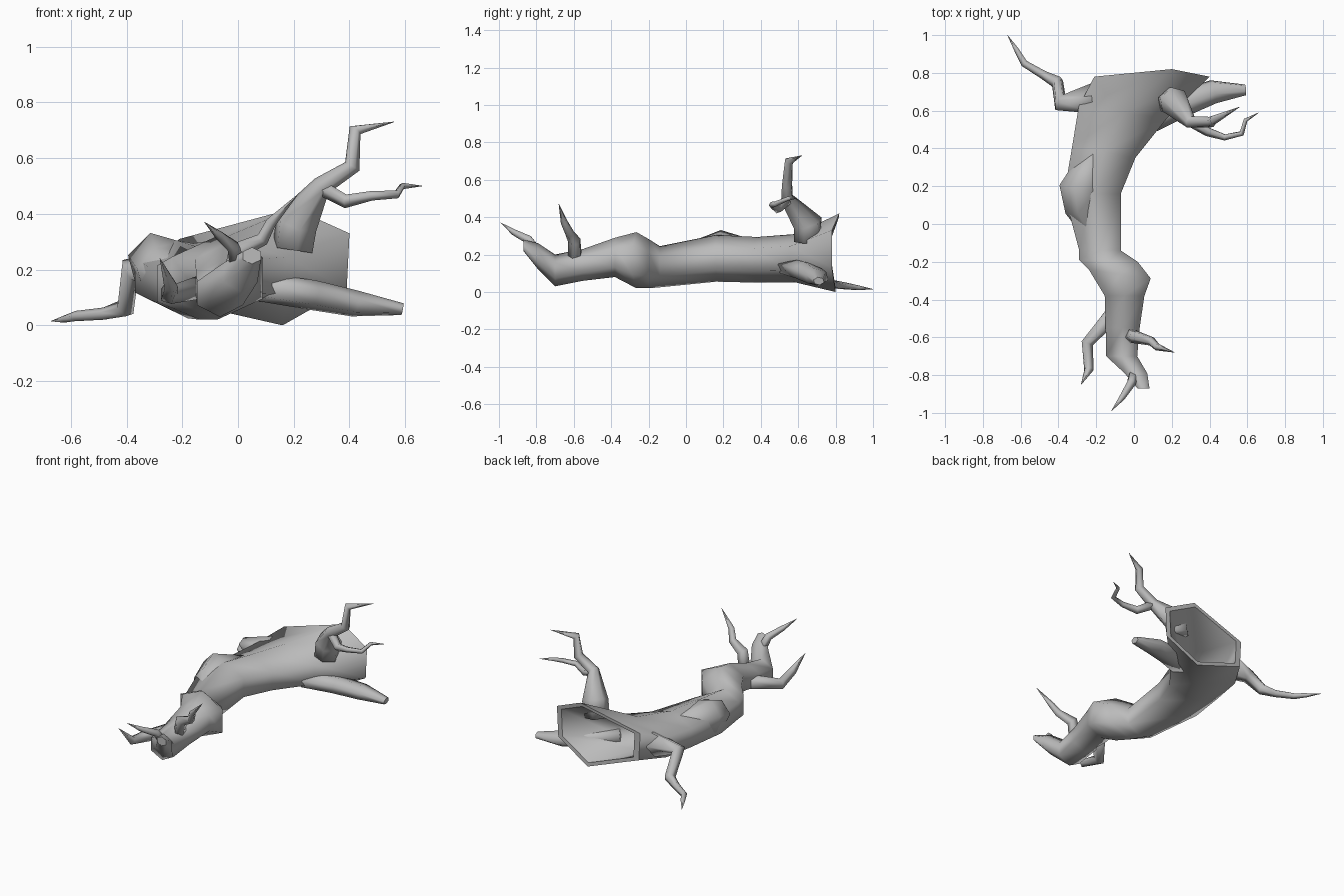
import bpy, bmesh, math
from mathutils import Vector

cube = bpy.data.objects.get("Cube")
if cube:
    bpy.data.objects.remove(cube)

bark = bpy.data.materials.new("grey_bark")
bark.use_nodes = True
GREY = (0.5, 0.5, 0.5, 1)
bark.diffuse_color = GREY
bark.node_tree.nodes["Principled BSDF"].inputs["Base Color"].default_value = GREY


def loft(name, rings, creases=()):
    """Skin equal-sized point rings, cap the ends, keep listed rings sharp."""
    bm = bmesh.new()
    loops = [[bm.verts.new(p) for p in ring] for ring in rings]
    n = len(loops[0])
    for a, b in zip(loops, loops[1:]):
        for i in range(n):
            j = (i + 1) % n
            bm.faces.new((a[i], a[j], b[j], b[i]))
    bm.faces.new(loops[0])
    bm.faces.new(loops[-1])
    for face in bm.faces:
        face.smooth = True
    for k in creases:
        for i in range(n):
            bm.edges.get((loops[k][i - 1], loops[k][i])).smooth = False
    bmesh.ops.recalc_face_normals(bm, faces=bm.faces)
    mesh = bpy.data.meshes.new(name)
    bm.to_mesh(mesh)
    bm.free()
    mesh.materials.append(bark)
    obj = bpy.data.objects.new(name, mesh)
    bpy.context.collection.objects.link(obj)


def trunk_ring(x, y, z, half_w, half_h, yaw=0):
    """Six-sided upright section with a point at top and bottom."""
    ring = []
    t = math.radians(yaw)
    for k in range(6):
        a = math.radians(30 + 60 * k)
        dx = half_w * math.cos(a) / math.cos(math.pi / 6)
        ring.append(Vector((x + dx * math.cos(t), y + dx * math.sin(t),
                            z + half_h * math.sin(a))))
    return ring


def shrink(ring, factor):
    mid = sum(ring, Vector()) / len(ring)
    return [mid + (p - mid) * factor for p in ring]


def branch(name, path, sides=5, flat=1):
    """Tapered limb through (x, y, z, radius) points, squashed in z by flat."""
    pts = [Vector(p[:3]) for p in path]
    rings = []
    side = None
    for i, p in enumerate(pts):
        before = (p - pts[i - 1]).normalized() if i else Vector()
        after = (pts[i + 1] - p).normalized() if i + 1 < len(pts) else Vector()
        t = (before + after).normalized()
        if side is None:
            side = t.orthogonal()
        side = (side - t * side.dot(t)).normalized()
        up = t.cross(side)
        r = max(path[i][3], 0.001)
        ring = []
        for k in range(sides):
            a = math.tau * k / sides
            offset = r * (side * math.cos(a) + up * math.sin(a))
            offset.z *= flat
            ring.append(p + offset)
        rings.append(ring)
    loft(name, rings, (-1,))


# Hollow trunk: broken rim, bent body, narrow front end
rim = [Vector(p) for p in ((.40, .78, .33), (.20, .82, .42), (-.21, .78, .31),
                           (-.20, .78, .13), (.16, .80, 0), (.39, .78, .13))]
body = [trunk_ring(*r) for r in (
    (-.06, .59, .18, .235, .13, -8),
    (-.16, .38, .172, .17, .122, -10),
    (-.22, .16, .18, .15, .125),
    (-.18, -.14, .135, .11, .11),
    (-.135, -.195, .15, .155, .13, -2),
    (-.075, -.265, .17, .165, .15, -8),
    (-.05, -.38, .185, .105, .105),
    (-.06, -.55, .145, .09, .085),
    (-.065, -.70, .115, .082, .085),
    (.01, -.79, .19, .06, .07),
    (.05, -.87, .25, .032, .03))]
hollow = [shrink(body[1], .25), shrink(body[0], .68), shrink(rim, .88)]
loft("hollow_trunk", hollow + [rim] + body, (2, 3, -1))

# Swollen knot on the bend
branch("trunk_knot", [(-.19, .38, .19, .08), (-.285, .19, .22, .115),
                      (-.27, .09, .19, .10), (-.20, -.04, .15, .07)], 6)

# Tall rear limb and its fork
branch("tall_limb", [(.195, .65, .27, .075), (.21, .65, .37, .08),
                     (.30, .54, .50, .036), (.41, .54, .57, .03),
                     (.42, .55, .70, .024), (.56, .62, .73, 0)], 6)
branch("tall_limb_fork", [(.29, .55, .50, .03), (.39, .49, .445, .026),
                          (.48, .46, .465, .018), (.57, .48, .47, .015),
                          (.59, .55, .50, .012), (.66, .59, .50, 0)])

# Blunt flattened limb resting on the ground
branch("ground_limb", [(.09, .55, .135, .07), (.26, .64, .11, .075),
                       (.42, .70, .078, .066), (.59, .71, .058, .03)],
       6, flat=.72)

# Crooked limb at the rear
branch("rear_limb", [(-.22, .66, .20, .085), (-.39, .64, .195, .047),
                     (-.405, .75, .06, .036), (-.48, .79, .04, .024),
                     (-.58, .85, .032, .02), (-.62, .92, .022, .014),
                     (-.67, 1.0, .015, 0)])

# Twigs around the front end
branch("side_twig", [(-.10, -.46, .15, .05), (-.25, -.63, .11, .035),
                     (-.24, -.77, .14, .026), (-.28, -.85, .24, 0)])
branch("upright_twig", [(-.02, -.59, .15, .04), (0, -.595, .27, .036),
                        (.09, -.62, .31, .025), (.12, -.65, .37, .02),
                        (.215, -.68, .47, 0)])
branch("front_twig", [(0, -.79, .21, .03), (-.015, -.84, .28, .025),
                      (-.065, -.92, .32, .017), (-.12, -.99, .37, 0)])
